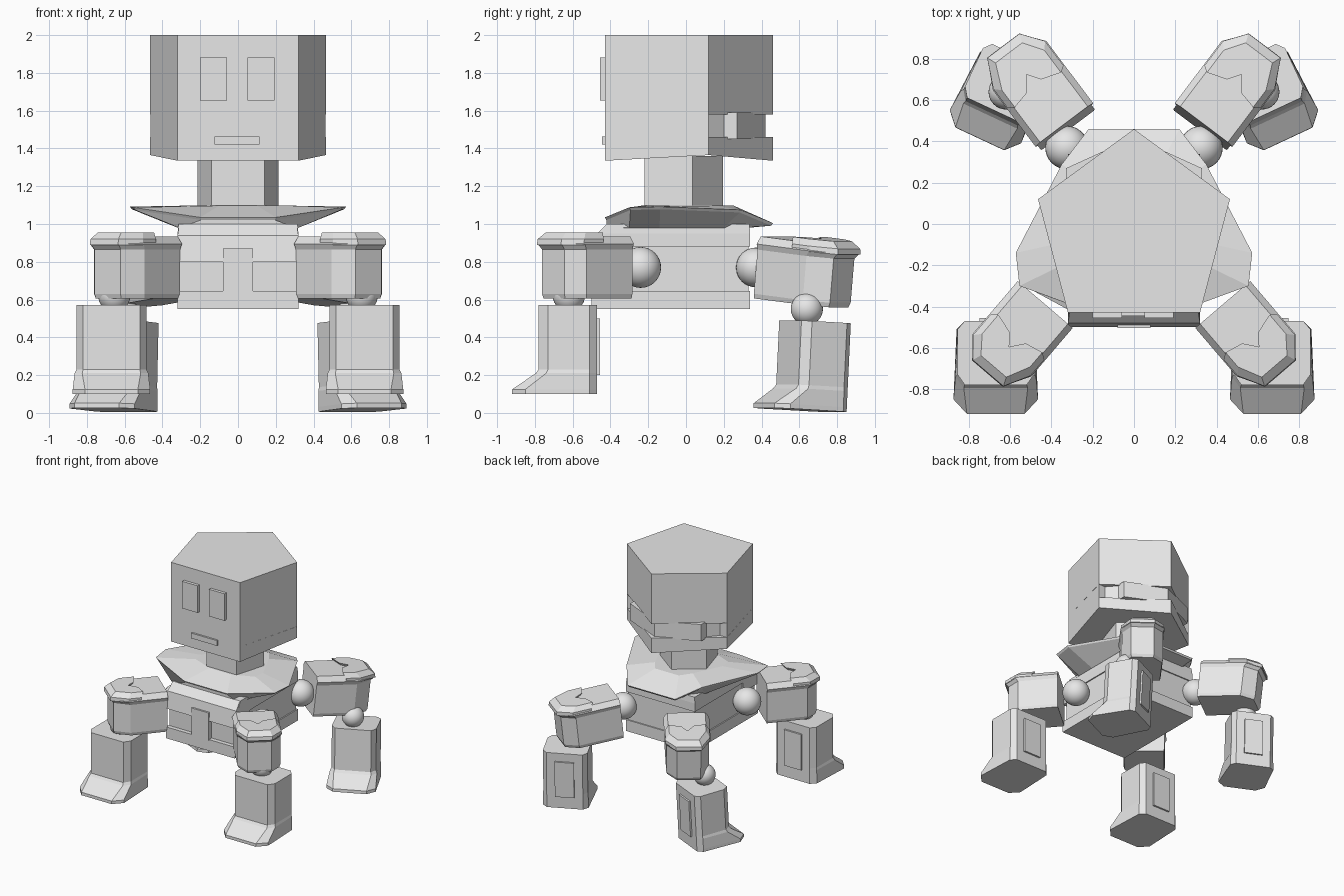
import bpy, bmesh
from math import radians
from mathutils import Matrix, Vector

cube = bpy.data.objects.get("Cube")
if cube:
    bpy.data.objects.remove(cube, do_unlink=True)

GREY = (0.8, 0.8, 0.8, 1)
mat = bpy.data.materials.new("plain_grey")
mat.use_nodes = True
mat.diffuse_color = GREY
mat.node_tree.nodes["Principled BSDF"].inputs["Base Color"].default_value = GREY


def finish(name, bm, matrix=None, mirror=False, smooth=False):
    """Turn a bmesh into an object, optionally mirrored across x = 0."""
    if matrix:
        bm.transform(matrix)
    bmesh.ops.recalc_face_normals(bm, faces=bm.faces)
    mesh = bpy.data.meshes.new(name)
    bm.to_mesh(mesh)
    bm.free()
    for p in mesh.polygons:
        p.use_smooth = smooth
    mesh.materials.append(mat)
    ob = bpy.data.objects.new(name, mesh)
    bpy.context.collection.objects.link(ob)
    if mirror:
        ob.modifiers.new("both_sides", 'MIRROR').use_mirror_merge = False
    return ob


def sym(half):
    """Complete a half outline (x >= 0) with its mirror image."""
    return half + [(-p[0],) + tuple(p[1:]) for p in reversed(half) if p[0] > 0]


def at(outline, z, sx=1.0, sy=None):
    """Lift a flat outline to height z, scaled in plan."""
    sy = sx if sy is None else sy
    return [(p[0] * sx, p[1] * sy, z) for p in outline]


def loft(name, rings, matrix=None, mirror=False):
    bm = bmesh.new()
    loops = [[bm.verts.new(p) for p in r] for r in rings]
    n = len(loops[0])
    for a, b in zip(loops, loops[1:]):
        for i in range(n):
            j = (i + 1) % n
            bm.faces.new((a[i], a[j], b[j], b[i]))
    bm.faces.new(loops[0][::-1])
    bm.faces.new(loops[-1])
    return finish(name, bm, matrix, mirror)


def rect(x, y0, y1, z):
    return [(x, y0, z), (x, y1, z), (-x, y1, z), (-x, y0, z)]


def box(name, x0, x1, y0, y1, z0, z1, matrix=None, mirror=False):
    base = [(x0, y0), (x1, y0), (x1, y1), (x0, y1)]
    return loft(name, [at(base, z0), at(base, z1)], matrix, mirror)


def ball(name, center, r):
    bm = bmesh.new()
    bmesh.ops.create_uvsphere(bm, u_segments=32, v_segments=16, radius=r)
    finish(name, bm, Matrix.Translation(center), True, True)


# Head: five-sided block with a slot across the two rear faces
head = sym([(.32, -.43), (.465, .12), (0, .46)])
core = sym([(.32, -.43), (.463, .12), (.40, .12), (.33, .2), (.33, .27), (0, .42)])
jaw = sym([(.32, -.43, 1.335), (.465, .12, 1.365), (0, .46, 1.335)])
loft("head_upper", [at(head, 1.58), at(head, 2.0)])
loft("head_slot_core", [at(core, 1.45), at(core, 1.59)])
loft("head_jaw", [jaw, at(head, 1.46)])
for side, x in (("right", -.2), ("left", .05)):
    box(side + "_eye", x, x + .142, -.455, -.42, 1.655, 1.882)
box("mouth", -.125, .115, -.445, -.42, 1.42, 1.464)

# Neck
neck = sym([(.14, -.22), (.215, .035), (0, .195)])
loft("neck", [at(neck, 1.0), at(neck, 1.36)])

# Collar: thin flared plate rising from the torso to side wings
rim = sym([(.2, -.43, 1.035), (.555, -.3, 1.088), (.573, -.14, 1.092),
           (.35, .29, 1.075), (.22, .46, 1.005)])
foot = sym([(.31, -.42), (.32, -.3), (.32, -.14), (.32, .2), (.22, .33)])
under = [(x * .98, y * .98, z - .014) for x, y, z in rim]
crown = [(x * .5, y * .55, 1.097) for x, y, z in rim]
loft("collar", [at(foot, .98), under, rim, crown])

# Torso: base band, recessed waist, upper block
loft("torso_base", [rect(.32, -.5, .34, .55), rect(.32, -.5, .34, .645)])
loft("torso_waist", [rect(.31, -.465, .33, .64), rect(.31, -.465, .33, .885)])
loft("torso_top", [rect(.32, -.47, .34, .88), rect(.32, -.45, .34, .95),
                   rect(.315, -.42, .335, 1.0)])
loft("chest_plate", [rect(.32, -.5, -.3, .8), rect(.32, -.48, -.3, .94),
                     rect(.31, -.42, -.3, 1.0)])
box("chest_post", -.08, .08, -.505, -.4, .64, .87)

# Arms: tapered blocks with a flared cap and a zigzag plate on top
arm = [(0, -.17), (.3, -.17), (.42, -.1), (.42, .09), (.33, .17), (0, .17)]
zigzag = [(.42, -.1), (.42, .09), (.33, .165), (.2, .165), (.23, .05),
          (.29, 0), (.22, -.06), (.2, -.165), (.3, -.165)]


def build_arm(name, origin, turn, tilt, stretch):
    m = (Matrix.Translation(origin) @ Matrix.Rotation(radians(turn), 4, 'Z')
         @ Matrix.Rotation(radians(tilt), 4, 'Y') @ Matrix.Diagonal((stretch, 1, 1, 1)))
    loft(name + "_blocks", [at(arm, -.175, .95, .92), at(arm, -.15, .97, .96),
                            at(arm, .09, .97, .96)], m, True)
    loft(name + "_caps", [at(arm, .085, .97, .96), at(arm, .115, 1.03, 1.03),
                          at(arm, .155, .94, .85)], m, True)
    loft(name + "_cap_plates", [at(zigzag, .11, 1.04, 1.03), at(zigzag, .14, 1.03),
                                at(zigzag, .175, .93, .85)], m, True)


build_arm("front_arm", (.43, -.39, .78), -49.5, 0, 1)
build_arm("rear_arm", (.33, .47, .78), 53, 6, 1.12)

# Legs: chamfered blocks with a toe and a calf ridge
shin = sym([(.15, -.16), (.185, -.11), (.185, .11), (.15, .15)])
sole = sym([(.14, -.3), (.205, -.23), (.19, .11), (.15, .15)])
ankle = sym([(.155, -.175), (.195, -.12), (.187, .11), (.15, .15)])


def build_leg(name, origin, turn, pitch, width):
    m = (Matrix.Translation(origin) @ Matrix.Rotation(radians(turn), 4, 'Z')
         @ Matrix.Rotation(radians(pitch), 4, 'X') @ Matrix.Diagonal((width, width, 1, 1)))
    loft(name + "_legs", [at(sole, 0), at(sole, .025), at(ankle, .11),
                          at(shin, .13), at(shin, .47)], m, True)
    box(name + "_calf_ridges", -.08, .08, .1, .165, .1, .4, m, True)


build_leg("front", (.67, -.62, .10), 0, 0, 1)
build_leg("rear", (.63, .665, .012), 25, -3, .93)

# Ball joints
ball("front_shoulder_joints", (.40, -.24, .77), .108)
ball("rear_shoulder_joints", (.325, .37, .77), .105)
ball("front_knee_joints", (.655, -.62, .62), .085)
ball("rear_knee_joints", (.62, .64, .55), .085)
